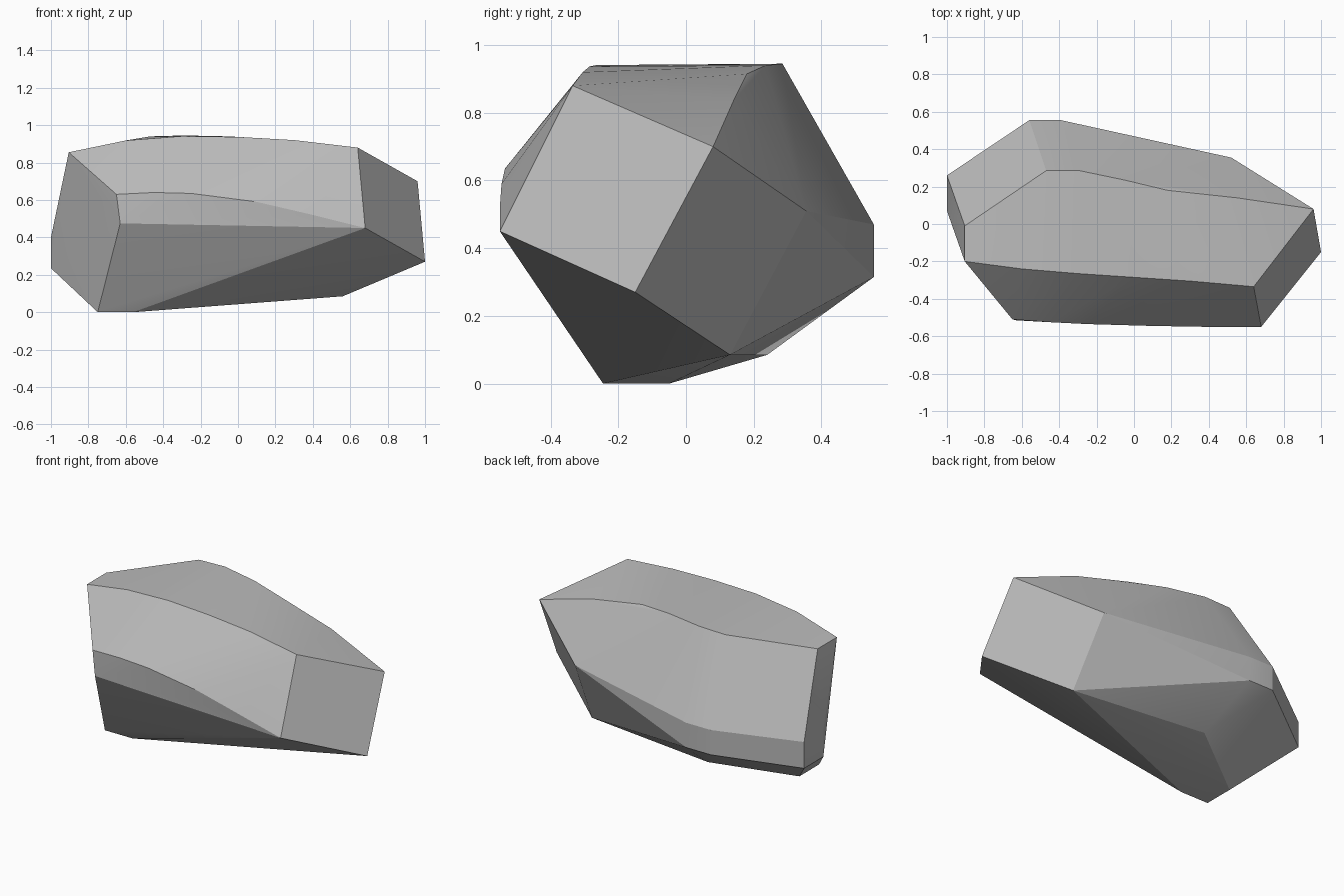
import bpy
import bmesh
import math

cube = bpy.data.objects.get("Cube")
if cube:
    bpy.data.objects.remove(cube, do_unlink=True)

# Stone colour
grey = bpy.data.materials.new("stone_grey")
grey.use_nodes = True
colour = (0.5, 0.5, 0.5, 1)
grey.diffuse_color = colour
bsdf = grey.node_tree.nodes["Principled BSDF"]
bsdf.inputs["Base Color"].default_value = colour
bsdf.inputs["Roughness"].default_value = 0.8

# Corner points, grouped by facet; the boulder is their convex skin
left_end = [(0.64, -0.335, 0.88), (0.96, 0.08, 0.70),
            (1.0, -0.15, 0.27), (0.68, -0.55, 0.45)]
top_front_edge = [(0.3, -0.305, 0.92), (0, -0.285, 0.937), (-0.3, -0.265, 0.941),
                  (-0.6, -0.24, 0.918), (-0.905, -0.2, 0.855)]
top_back_edge = [(-0.905, -0.01, 0.855), (-0.47, 0.285, 0.94), (-0.29, 0.285, 0.945),
                 (-0.05, 0.235, 0.94), (0.18, 0.18, 0.915), (0.55, 0.14, 0.835)]
front_brow = [(-0.65, -0.51, 0.63), (-0.45, -0.525, 0.64), (-0.25, -0.535, 0.635),
              (0.1, -0.545, 0.59), (0.4, -0.55, 0.52), (-0.63, -0.515, 0.475)]
back_wall = [(x, 0.555, z) for x in (-0.56, -0.39) for z in (0.315, 0.47)]
right_end = [(-1, y, z) for y in (0.07, 0.26) for z in (0.235, 0.40)]
back_corner = [(0.52, 0.355, 0.51)]
underside = [(-0.75, -0.245, 0), (-0.75, -0.05, 0), (-0.56, -0.245, 0),
             (-0.32, 0.24, 0.085), (0.56, 0.13, 0.085)]

bm = bmesh.new()
for group in (left_end, top_front_edge, top_back_edge, front_brow,
              back_wall, right_end, back_corner, underside):
    for point in group:
        bm.verts.new(point)
bmesh.ops.convex_hull(bm, input=bm.verts[:])
loose = [v for v in bm.verts if not v.link_faces]
bmesh.ops.delete(bm, geom=loose, context="VERTS")

# Merge nearly flat triangles into clean facets
bmesh.ops.dissolve_limit(bm, angle_limit=math.radians(1.5),
                         verts=bm.verts[:], edges=bm.edges[:])
bmesh.ops.recalc_face_normals(bm, faces=bm.faces[:])
mesh = bpy.data.meshes.new("boulder")
bm.to_mesh(mesh)
bm.free()
mesh.materials.append(grey)

boulder = bpy.data.objects.new("boulder", mesh)
bpy.context.collection.objects.link(boulder)
bpy.ops.object.select_all(action="DESELECT")
boulder.select_set(True)
bpy.context.view_layer.objects.active = boulder
bpy.ops.object.shade_smooth_by_angle(angle=math.radians(18))
